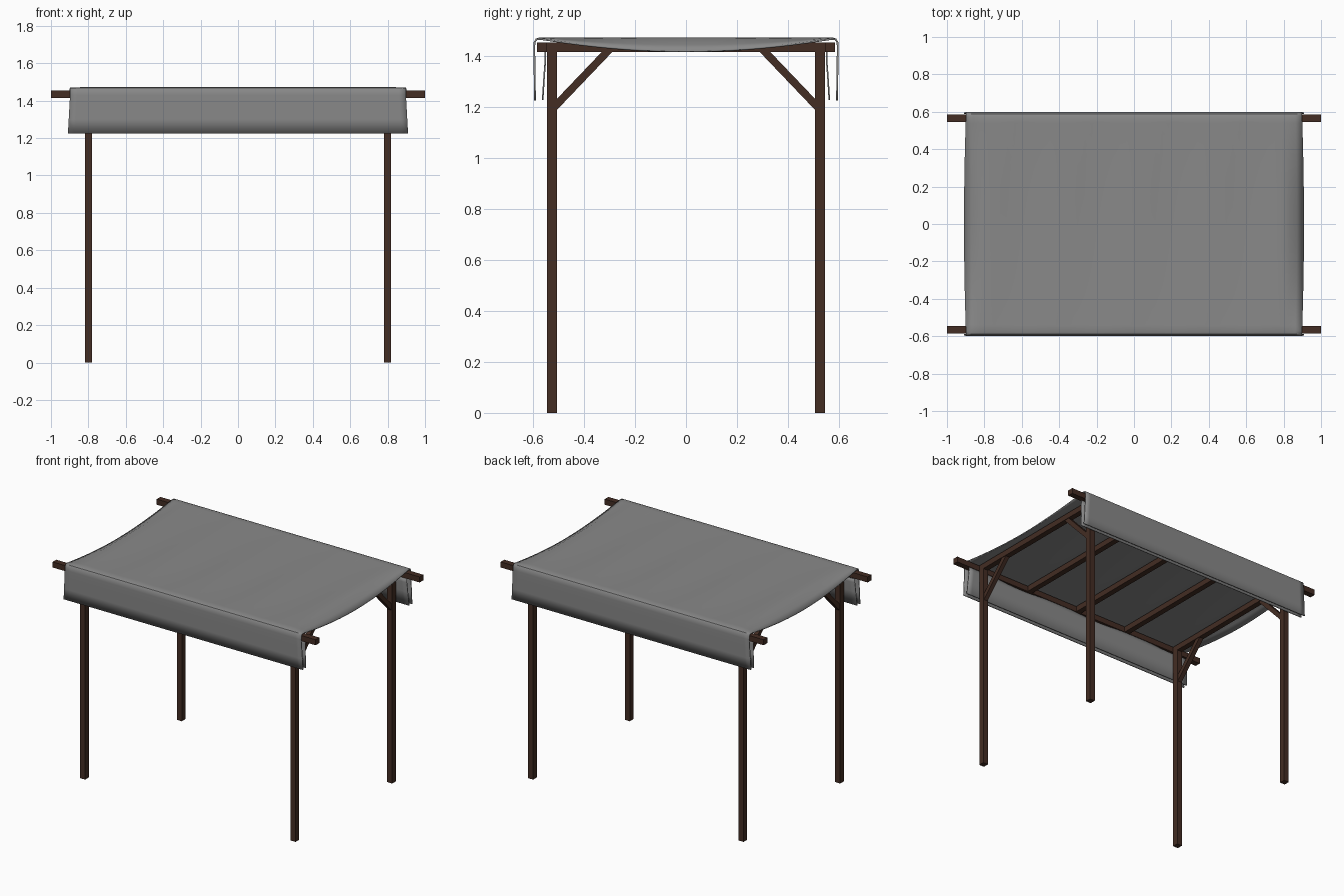
import bpy, math
from mathutils import Vector

if "Cube" in bpy.data.objects:
    bpy.data.objects.remove(bpy.data.objects["Cube"])


def material(name, rgb):
    m = bpy.data.materials.new(name)
    m.diffuse_color = (*rgb, 1)
    m.use_nodes = True
    m.node_tree.nodes["Principled BSDF"].inputs["Base Color"].default_value = m.diffuse_color
    return m


WOOD = material("dark brown wood", (0.057, 0.026, 0.017))
CLOTH = material("grey canvas", (0.25, 0.25, 0.25))


def box(name, loc, size, rot_x=0.0):
    bpy.ops.mesh.primitive_cube_add(size=1, location=loc, rotation=(rot_x, 0, 0))
    o = bpy.context.object
    o.name = name
    o.scale = size
    o.data.materials.append(WOOD)
    return o


def sheet(name, rows, thickness):
    """Cloth surface from rows of points, given thickness and smooth shading."""
    n = len(rows[0])
    verts = [p for r in rows for p in r]
    faces = [(i * n + j, (i + 1) * n + j, (i + 1) * n + j + 1, i * n + j + 1)
             for i in range(len(rows) - 1) for j in range(n - 1)]
    me = bpy.data.meshes.new(name)
    me.from_pydata(verts, [], faces)
    o = bpy.data.objects.new(name, me)
    bpy.context.collection.objects.link(o)
    me.materials.append(CLOTH)
    s = o.modifiers.new("thickness", "SOLIDIFY")
    s.thickness = thickness
    s.offset = 0
    bpy.ops.object.select_all(action="DESELECT")
    o.select_set(True)
    bpy.context.view_layer.objects.active = o
    bpy.ops.object.shade_smooth_by_angle(angle=math.radians(40))


# Posts with a diagonal brace towards the middle
for sx in (-1, 1):
    for sy in (-1, 1):
        box("post", (sx * 0.8, sy * 0.525, 0.71), (0.038, 0.04, 1.42))
        a, b = Vector((0.515, 1.20)), Vector((0.30, 1.425))
        d, mid = b - a, (a + b) / 2
        box("brace", (sx * 0.8, sy * mid.x, mid.y), (0.03, d.length, 0.03),
            sy * math.atan2(d.y, d.x))

# Long side beams
for sy in (-1, 1):
    box("long_beam", (0, sy * 0.565, 1.434), (2.0, 0.04, 0.038))

# Rafters across
for i in range(5):
    box("rafter", (-0.8 + 0.4 * i, 0, 1.434), (0.038, 1.1, 0.038))

# Canvas roof: one sheet over the top with a flap hanging on each long side
side = [(0.592, 1.225), (0.593, 1.30), (0.594, 1.37), (0.595, 1.43),
        (0.594, 1.452), (0.587, 1.464), (0.572, 1.469)]
top = [(0.54 - 0.06 * i, 1.469) for i in range(19)]
profile = side + top + [(-y, z) for y, z in reversed(side)]
xs = [-1 + i / 24 for i in range(49)]


def canvas_point(u, y, z):
    flat = max(0.0, 1 - (y / 0.59) ** 2)
    drop = max(0.0, 1.43 - z) / 0.2
    x = u * (0.898 + 0.009 * flat + 0.011 * drop)
    if z > 1.468:
        over = max(0.0, (abs(x) - 0.82) / 0.087)
        z -= 0.052 * over * flat                       # droop past the end rafters
        if abs(x) < 0.8:                               # slack between rafters
            z -= 0.007 * flat * math.sin(math.pi * x / 0.4) ** 2
    return (x, y, z)


sheet("canvas_roof", [[canvas_point(u, y, z) for y, z in profile] for u in xs], 0.007)

# Inner canvas layer hanging behind each flap
inner = [(0.552, 1.412), (0.551, 1.385), (0.556, 1.32), (0.562, 1.226)]
for sy in (-1, 1):
    sheet("inner_flap", [[(u * (0.897 + 0.011 * (1.41 - z) / 0.19), sy * y,
                           z + (0.006 * math.sin(u * 9) if z > 1.4 else 0))
                          for y, z in inner] for u in xs], 0.006)
